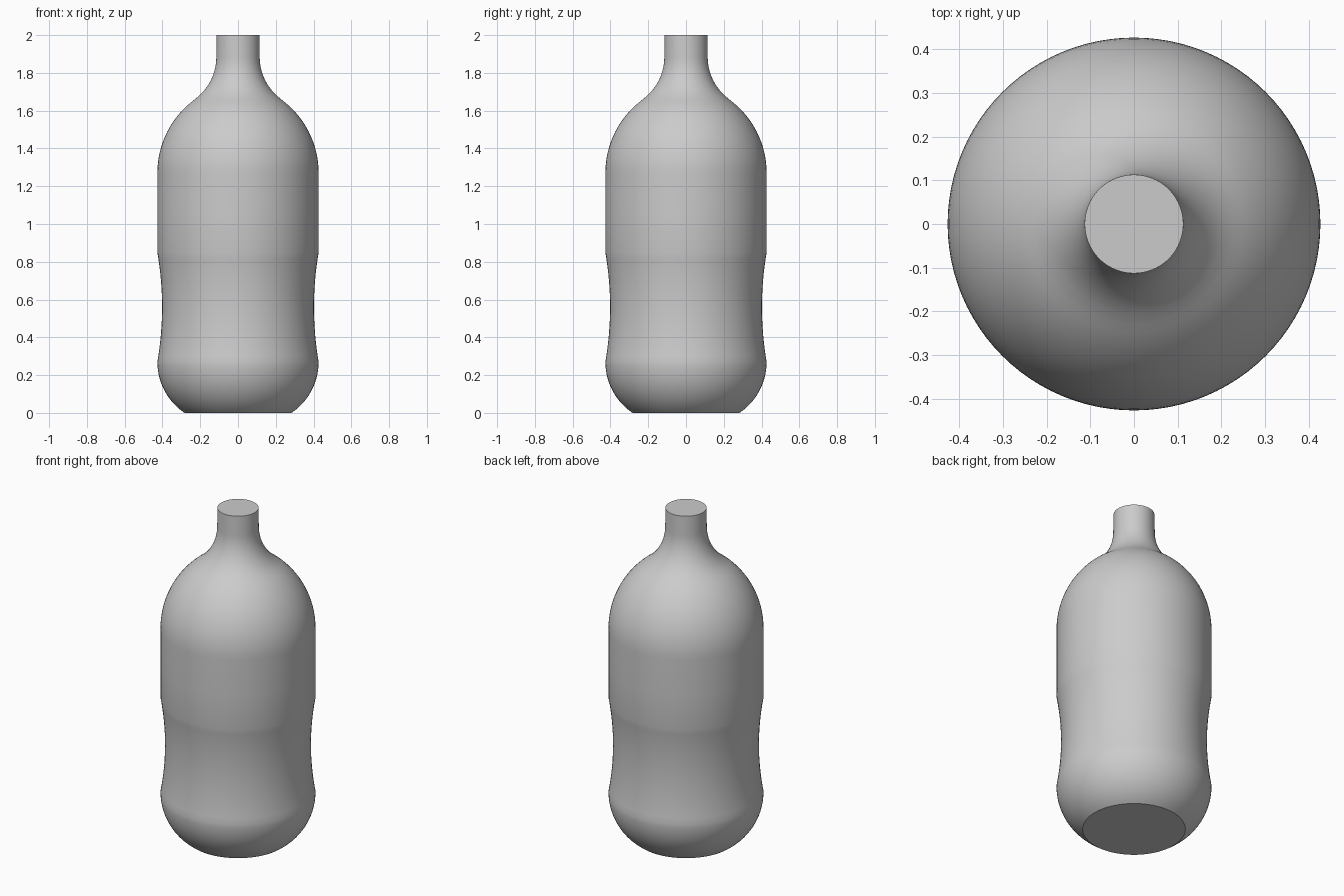
import bpy, bmesh
from math import atan2, cos, sin, pi

if "Cube" in bpy.data.objects:
    bpy.data.objects.remove(bpy.data.objects["Cube"])

SIDES = 96


def arc(center, start, end, steps):
    """Points of a circular arc from start to end, short way round."""
    cx, cz = center
    a = atan2(start[1] - cz, start[0] - cx)
    b = atan2(end[1] - cz, end[0] - cx)
    turn = (b - a + pi) % (2 * pi) - pi
    radius = ((start[0] - cx) ** 2 + (start[1] - cz) ** 2) ** 0.5
    return [(cx + radius * cos(a + turn * i / steps),
             cz + radius * sin(a + turn * i / steps)) for i in range(steps + 1)]


# Bottle outline as (radius, height), from the base to the mouth
wide, neck = 0.427, 0.113
low, high, shoulder = 0.27, 0.85, 1.27
sections = [
    arc((0.102, low), (0.283, 0), (wide, low), 14),                    # rounded base
    arc((2.1, 0.56), (wide, low), (wide, high), 16),                   # grip waist
    [(wide, 1.06)],                                                    # straight wall
    arc((-0.055, shoulder), (wide, shoulder), (0.228, 1.66), 16),      # shoulder
    arc((neck + 0.28, 1.885), (0.22, 1.667), (neck, 1.885), 12),       # neck flare
    [(neck, 2.0)],                                                     # mouth
]
profile = []
for point in sum(sections, []):
    if not profile or abs(point[0] - profile[-1][0]) + abs(point[1] - profile[-1][1]) > 0.005:
        profile.append(point)
profile[0] = (profile[0][0], 0)

# Turn the outline around the z axis and close both ends
bm = bmesh.new()
rings = [[bm.verts.new((r * cos(2 * pi * i / SIDES), r * sin(2 * pi * i / SIDES), z))
          for i in range(SIDES)] for r, z in profile]
for lower, upper in zip(rings, rings[1:]):
    for i in range(SIDES):
        j = (i + 1) % SIDES
        bm.faces.new((lower[i], lower[j], upper[j], upper[i]))
bm.faces.new(rings[0][::-1])
bm.faces.new(rings[-1])
mesh = bpy.data.meshes.new("bottle_body")
bm.to_mesh(mesh)
bm.free()
bottle = bpy.data.objects.new("bottle_body", mesh)
bpy.context.collection.objects.link(bottle)

# Plain grey material
grey = bpy.data.materials.new("light grey")
grey.use_nodes = True
colour = (0.6, 0.6, 0.6, 1)
grey.diffuse_color = colour
for node in grey.node_tree.nodes:
    if node.type == "BSDF_PRINCIPLED":
        node.inputs["Base Color"].default_value = colour
mesh.materials.append(grey)

# Smooth walls, sharp rims
bpy.ops.object.select_all(action="DESELECT")
bottle.select_set(True)
bpy.context.view_layer.objects.active = bottle
bpy.ops.object.shade_smooth_by_angle(angle=pi / 6)
